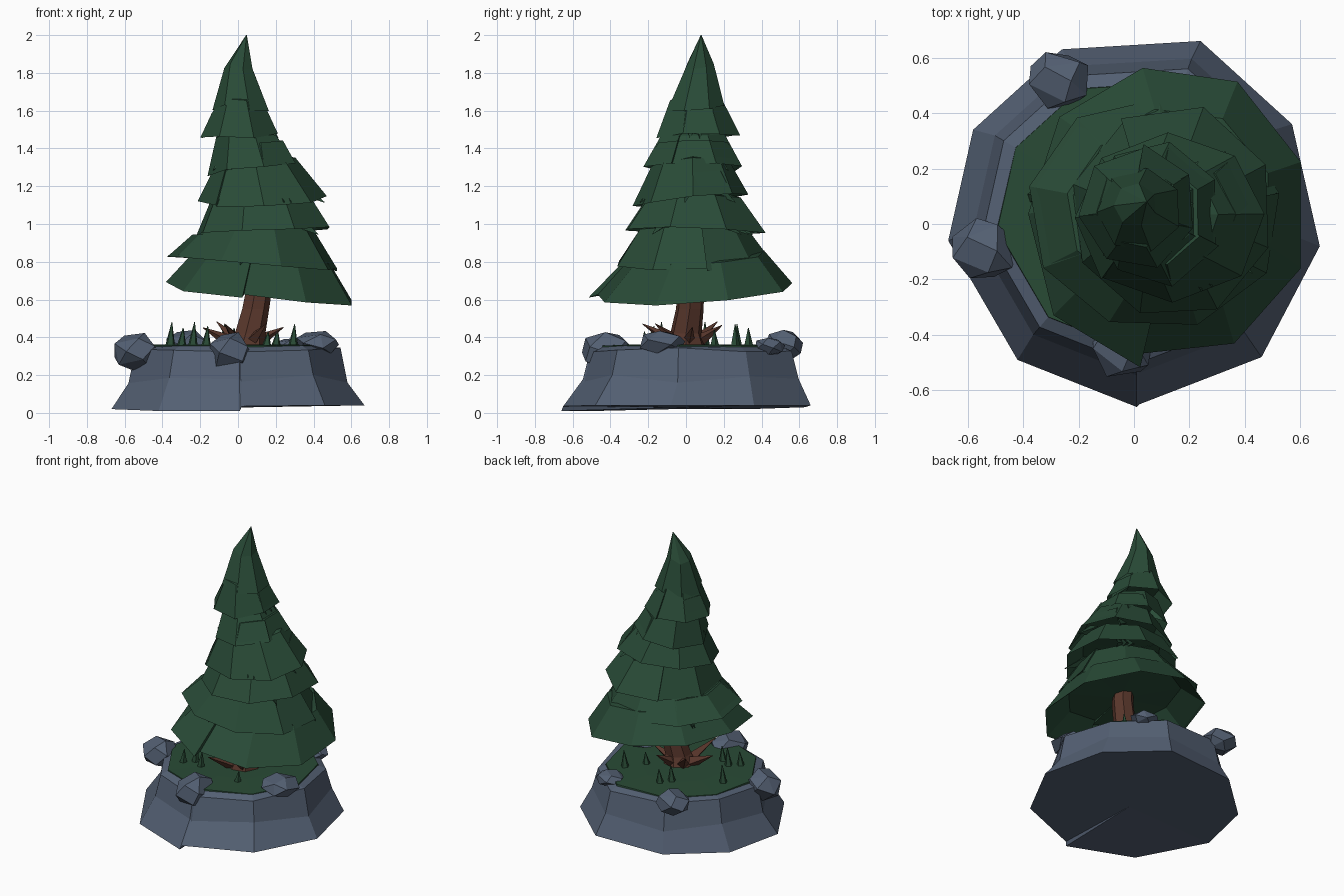
import bpy, bmesh, math, random
from mathutils import Vector

random.seed(7)
cube = bpy.data.objects.get("Cube")
if cube:
    bpy.data.objects.remove(cube)


def material(name, rgb):
    m = bpy.data.materials.new(name)
    m.use_nodes = True
    m.diffuse_color = (*rgb, 1)
    m.node_tree.nodes["Principled BSDF"].inputs["Base Color"].default_value = (*rgb, 1)
    return m


ROCK = material("slate grey", (0.088, 0.117, 0.172))
LEAF = material("pine green", (0.022, 0.07, 0.038))
GRASS = material("grass green", (0.022, 0.07, 0.036))
BARK = material("bark brown", (0.1, 0.038, 0.025))


def finish(name, bm, mat):
    bmesh.ops.recalc_face_normals(bm, faces=bm.faces)
    me = bpy.data.meshes.new(name)
    bm.to_mesh(me)
    bm.free()
    ob = bpy.data.objects.new(name, me)
    bpy.context.scene.collection.objects.link(ob)
    me.materials.append(mat)
    return ob


def loft(name, rings, mat):
    """Skin a stack of equal-length point rings; the end rings are capped."""
    bm = bmesh.new()
    loops = [[bm.verts.new(p) for p in ring] for ring in rings]
    for a, b in zip(loops, loops[1:]):
        for i in range(len(a)):
            j = (i + 1) % len(a)
            bm.faces.new((a[i], a[j], b[j], b[i]))
    for loop in (loops[0], loops[-1]):
        centre = sum((v.co for v in loop), Vector()) / len(loop)
        hub = bm.verts.new(centre)
        for i in range(len(loop)):
            bm.faces.new((loop[i], loop[(i + 1) % len(loop)], hub))
    return finish(name, bm, mat)


def spike(name, base, tip, radius, sides, mat):
    base, tip = Vector(base), Vector(tip)
    turn = (tip - base).to_track_quat('Z', 'Y')
    rings = []
    for c, r in ((base, radius), (tip, 0.002)):
        rings.append([c + turn @ Vector((r * math.cos(i * math.tau / sides),
                                         r * math.sin(i * math.tau / sides), 0))
                      for i in range(sides)])
    return loft(name, rings, mat)


# Stone base: uneven plinth with a thin stepped crack at the front
outline = [(0.01, -0.66, 0.01), (0.02, -0.65, 0.035), (0.46, -0.48, 0.04),
           (0.67, -0.08, 0.04), (0.57, 0.36, 0.04), (0.24, 0.66, 0.04),
           (-0.26, 0.63, 0.03), (-0.58, 0.34, 0.02), (-0.67, -0.06, 0.02),
           (-0.42, -0.49, 0.01)]


def base_ring(scale, z, jitter):
    """Shrunken outline, set back a little from the front."""
    return [(x * scale, y * scale + 0.025, z + random.uniform(-jitter, jitter))
            for x, y, _ in outline]


loft("stone_base", [outline, base_ring(0.865, 0.19, 0.035), base_ring(0.81, 0.335, 0.015),
                    base_ring(0.73, 0.354, 0.005), base_ring(0.4, 0.33, 0)], ROCK)

# Grass disc on the plinth
loft("grass", [base_ring(0.75, 0.31, 0), base_ring(0.735, 0.359, 0.003),
               base_ring(0.4, 0.362, 0)], GRASS)


# Boulders around the rim
def boulder(name, centre, size):
    bm = bmesh.new()
    count = 15
    for i in range(count):
        h = 1 - 2 * (i + 0.5) / count
        a = i * 2.4 + random.uniform(-0.2, 0.2)
        r = math.sqrt(1 - h * h)
        d = (r * math.cos(a), r * math.sin(a), h)
        bm.verts.new([c + s * k for c, s, k in zip(centre, size, d)])
    bmesh.ops.convex_hull(bm, input=bm.verts)
    bmesh.ops.dissolve_limit(bm, angle_limit=0.35, verts=bm.verts, edges=bm.edges)
    finish(name, bm, ROCK)


boulder("right_rim_boulder", (-0.54, -0.09, 0.325), (0.13, 0.115, 0.105))
boulder("back_boulder", (-0.27, 0.52, 0.36), (0.12, 0.11, 0.085))
boulder("front_boulder", (-0.04, -0.42, 0.32), (0.12, 0.15, 0.115))
boulder("left_rim_boulder", (0.42, -0.13, 0.37), (0.125, 0.13, 0.068))
boulder("back_corner_boulder", (0.28, 0.44, 0.35), (0.1, 0.09, 0.05))

# Leaning trunk
stations = [(0.04, 0.0, 0.33, 0.12), (0.06, 0.0, 0.42, 0.085),
            (0.09, 0.02, 0.55, 0.075), (0.12, 0.03, 0.72, 0.07), (0.1, 0.04, 1.0, 0.05)]
loft("trunk", [[(x + r * math.cos(k * math.tau / 7), y + r * math.sin(k * math.tau / 7), z)
                for k in range(7)] for x, y, z, r in stations], BARK)

# Roots flaring from the trunk foot
for k in range(6):
    a = k * math.tau / 6 + 0.15
    reach = random.uniform(0.2, 0.25)
    spike("root", (0.03 + 0.04 * math.cos(a), 0.04 * math.sin(a), 0.36),
          (0.02 + reach * math.cos(a), reach * math.sin(a), random.uniform(0.45, 0.49)),
          0.045, 4, BARK)

# Grass blades
for x, y, high in ((-0.36, 0.1, 0.12), (-0.3, -0.18, 0.09), (-0.24, -0.13, 0.12),
                   (-0.17, -0.17, 0.1), (0.15, -0.22, 0.07), (0.29, 0.26, 0.11),
                   (0.2, 0.15, 0.08), (-0.03, 0.33, 0.09), (-0.08, 0.27, 0.11)):
    spike("grass_blade", (x, y, 0.34), (x + 0.01, y, 0.36 + high), 0.03, 5, GRASS)


# Foliage skirts: the rim winds outward so each one overlaps itself at a seam
def skirt(name, low, high, sides, turn):
    def ring(spec, grow, lift, wobble):
        x0, x1, y0, y1, z, tilt_x, tilt_y = spec
        pts = []
        for i in range(sides + 1):
            a = turn + i * math.tau / sides
            r = grow * (0.99 + 0.05 * i / sides) * wobble[i]
            u, v = r * math.cos(a), r * math.sin(a)
            pts.append(((x0 + x1) / 2 + u * (x1 - x0) / 2,
                        (y0 + y1) / 2 + v * (y1 - y0) / 2,
                        z + lift + tilt_x * u + tilt_y * v + 0.3 * (1 - wobble[i])))
        return pts
    wobble = [random.uniform(0.96, 1.05) for _ in range(sides + 1)]
    loft(name, [ring(low, 0.7, 0.13, wobble), ring(low, 0.97, 0.01, wobble),
                ring(low, 1.0, 0, wobble), ring(high, 0.97, 0.0, wobble),
                ring(high, 0.4, 0.04, wobble)], LEAF)


# Each tier: x range, y range, height, x tilt, y tilt for lower and upper rims
tiers = [((-0.38, 0.61, -0.5, 0.57, 0.64, -0.045, 0.035), (-0.23, 0.5, -0.32, 0.43, 0.83, -0.03, 0.02)),
         ((-0.36, 0.52, -0.36, 0.46, 0.8, -0.04, 0), (-0.2, 0.39, -0.25, 0.33, 0.98, 0.01, 0)),
         ((-0.24, 0.5, -0.35, 0.41, 0.96, 0.02, 0), (-0.16, 0.39, -0.22, 0.29, 1.15, 0.01, 0)),
         ((-0.21, 0.47, -0.27, 0.33, 1.13, 0.015, 0.02), (-0.13, 0.31, -0.18, 0.24, 1.32, 0.03, 0)),
         ((-0.15, 0.31, -0.22, 0.3, 1.3, 0.035, 0), (-0.11, 0.21, -0.13, 0.21, 1.48, 0, 0)),
         ((-0.2, 0.22, -0.16, 0.27, 1.47, 0.01, 0.01), (-0.11, 0.12, -0.09, 0.19, 1.66, 0.01, 0))]
for n, (low, high) in enumerate(tiers):
    skirt("foliage_tier", low, high, 9 - n // 2, n * 1.9 - 1.75)

# Pointed crown
crown = [(0.02, 0.05, 1.68, 0.1), (0.02, 0.05, 1.61, 0.155),
         (0.005, 0.07, 1.83, 0.078), (0.045, 0.08, 2.0, 0.002)]
loft("crown", [[(x + r * math.cos(k * math.tau / 7 + 0.5), y + r * math.sin(k * math.tau / 7 + 0.5),
                 z + (0.02 * math.sin(k * 2.0) if r > 0.05 else 0)) for k in range(7)]
               for x, y, z, r in crown], LEAF)

# Loose needle tufts poking out of the gaps between tiers
for low, high in tiers[1:]:
    for k in range(4):
        a = random.uniform(0, math.tau)
        cx, cy = (low[0] + low[1]) / 2, (low[2] + low[3]) / 2
        rx, ry = (low[1] - low[0]) / 2, (low[3] - low[2]) / 2
        spike("needle_tuft",
              (cx + 0.6 * rx * math.cos(a), cy + 0.6 * ry * math.sin(a), low[4] + 0.06),
              (cx + 0.97 * rx * math.cos(a), cy + 0.97 * ry * math.sin(a), low[4] - 0.015),
              0.04, 3, LEAF)
